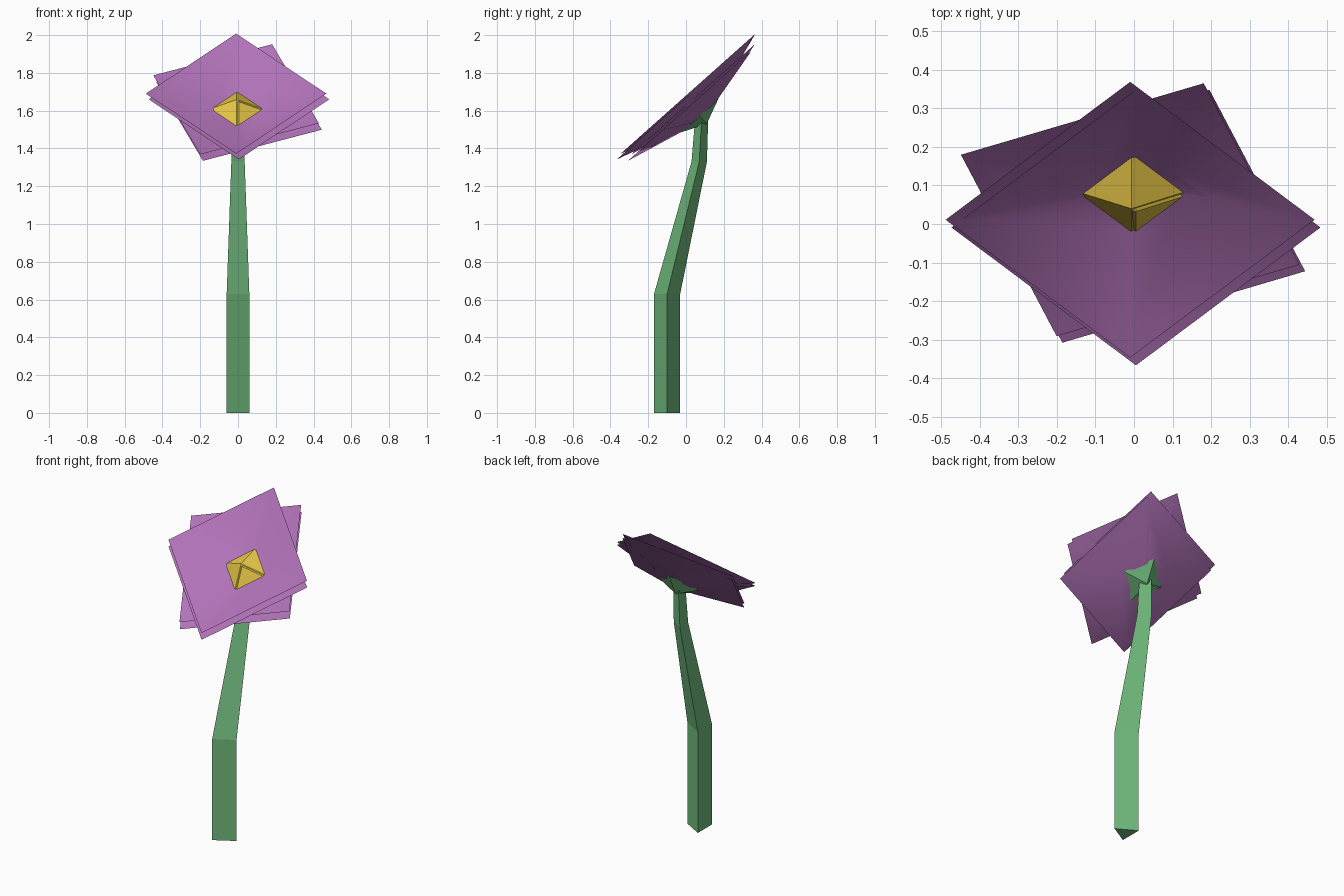
import bpy
from math import sin, cos, radians
from mathutils import Vector

if "Cube" in bpy.data.objects:
    bpy.data.objects.remove(bpy.data.objects["Cube"])

# Flower head axes: side, up along the face, outward normal
SIDE = Vector((1, 0, 0))
UP = Vector((0, 0.747, 0.665))
OUT = Vector((0, -0.665, 0.747))


def material(name, color):
    mat = bpy.data.materials.new(name)
    mat.diffuse_color = (*color, 1)
    mat.use_nodes = True
    mat.node_tree.nodes["Principled BSDF"].inputs["Base Color"].default_value = mat.diffuse_color
    return mat


purple = material("petal_purple", (0.44, 0.17, 0.48))
yellow = material("centre_yellow", (0.78, 0.56, 0.06))
green = material("stem_green", (0.16, 0.48, 0.20))


def make(name, verts, faces, mat):
    mesh = bpy.data.meshes.new(name)
    mesh.from_pydata(verts, [], faces)
    mesh.materials.append(mat)
    obj = bpy.data.objects.new(name, mesh)
    bpy.context.collection.objects.link(obj)
    return obj


def bridge(rings, sides):
    return [(a * sides + k, a * sides + (k + 1) % sides,
             (a + 1) * sides + (k + 1) % sides, (a + 1) * sides + k)
            for a in range(rings - 1) for k in range(sides)]


def ring(center, radius, height, turn):
    center = Vector(center)
    angles = [radians(turn + 90 * k) for k in range(4)]
    return [center + radius * (SIDE * sin(a) + UP * cos(a)) + OUT * height
            for a in angles]


# Stem: bent, tapering, three-sided
verts = []
for y, z, r in [(-0.10, 0, 0.08), (-0.10, 0.63, 0.08),
                (0.07, 1.33, 0.047), (0.083, 1.56, 0.04)]:
    for k in range(3):
        a = radians(120 * k)
        verts.append((r * (cos(a) - 0.25), y + r * sin(a), z))
make("stem", verts, [(2, 1, 0), (9, 10, 11)] + bridge(4, 3), green)

# Petals: four nested square dishes, two orientations
for i, (center, turn, depth) in enumerate([
        ((-0.010, 0.011, 1.690), 0, 0.112),
        ((0.005, -0.009, 1.660), 0, 0.108),
        ((-0.010, 0.037, 1.660), 23.5, 0.082),
        ((0.005, 0.020, 1.626), 23.5, 0.078)]):
    pts = ring(center, 0.12, -depth, turn) + ring(center, 0.478, 0, turn)
    petal = make(f"petal_layer_{i + 1}", pts, [(3, 2, 1, 0)] + bridge(2, 4), purple)
    petal.data.shade_smooth()


def pyramid(name, center, radius, height, mat):
    pts = ring(center, radius, 0, 0) + [Vector(center) + OUT * height]
    sides = [(k, (k + 1) % 4, 4) if height < 0 else ((k + 1) % 4, k, 4)
             for k in range(4)]
    base = (3, 2, 1, 0) if height < 0 else (0, 1, 2, 3)
    make(name, pts, [base] + sides, mat)


# Yellow centre with its slightly shifted second layer
pyramid("flower_centre", (-0.007, 0.083, 1.610), 0.138, 0.065, yellow)
pyramid("flower_centre_inner", (0.005, 0.072, 1.602), 0.125, 0.06, yellow)

# Green cup under the petals
pyramid("flower_cup", (-0.005, 0.070, 1.575), 0.138, -0.06, green)
